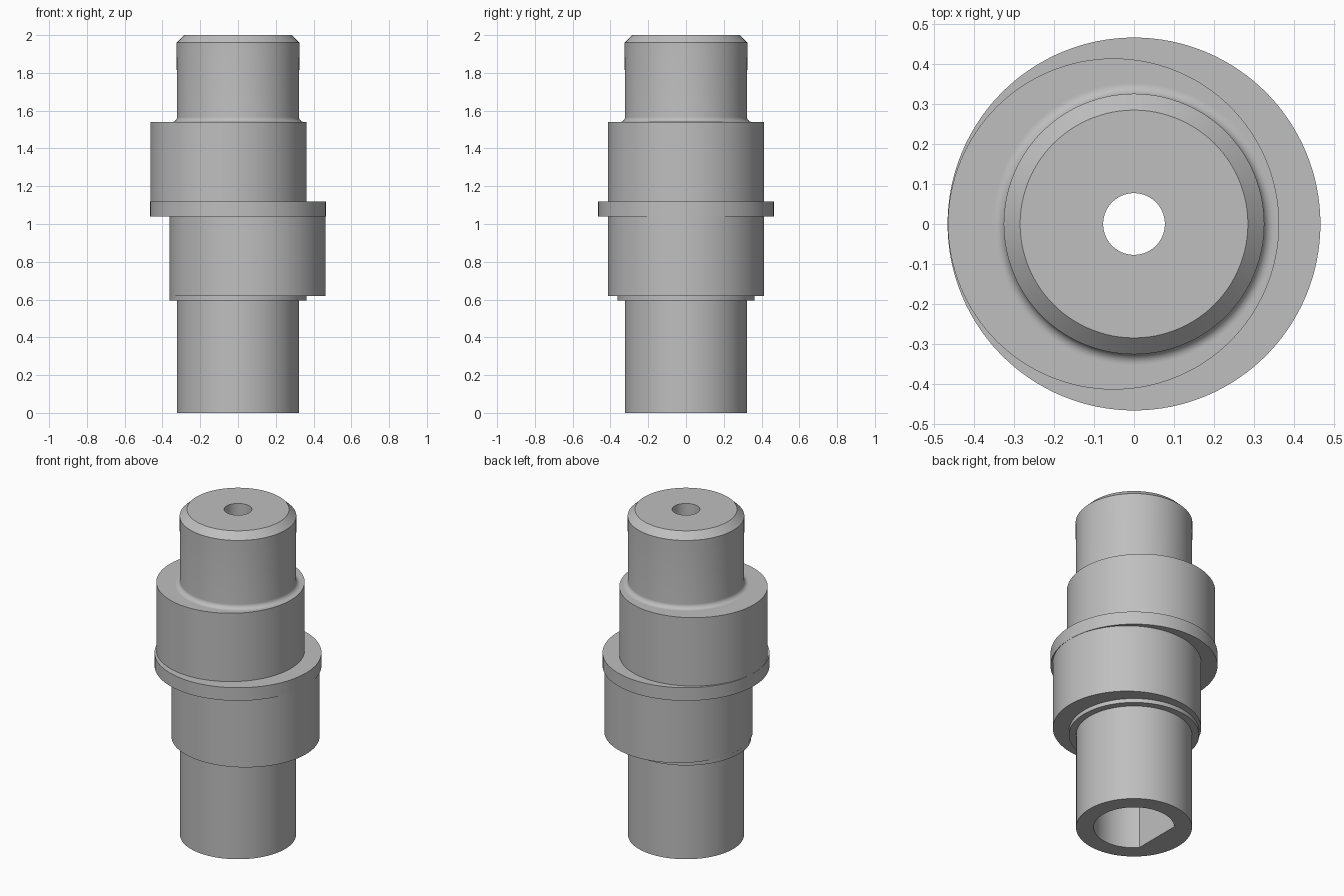
import bpy, bmesh, math

if "Cube" in bpy.data.objects:
    bpy.data.objects.remove(bpy.data.objects["Cube"], do_unlink=True)

SEGMENTS = 128
SHAFT_R, LOBE_R, FLANGE_R, COLLAR_R = 0.323, 0.413, 0.465, 0.363
OFFSET = 0.051            # how far each lobe sits off the axis
BORE_R, BORE_FLAT, BORE_TOP = 0.225, -0.166, 1.5
HOLE_R = 0.077

steel = bpy.data.materials.new("steel grey")
steel.use_nodes = True
steel.diffuse_color = (0.52, 0.52, 0.52, 1)
steel.node_tree.nodes["Principled BSDF"].inputs["Base Color"].default_value = steel.diffuse_color


def ring(bm, z, radius, shift=0.0, flat=None):
    """Circle of vertices, off centre by shift, cut by a flat if given."""
    verts = []
    for i in range(SEGMENTS):
        a = 2 * math.pi * i / SEGMENTS
        x = radius * math.cos(a)
        if flat is not None:
            x = max(x, flat)
        verts.append(bm.verts.new((x + shift, radius * math.sin(a), z)))
    return verts


def skin(name, sections, material):
    """Join consecutive rings, and the last to the first, into a closed solid."""
    bm = bmesh.new()
    rings = [ring(bm, *s) for s in sections]
    for low, high in zip(rings, rings[1:] + rings[:1]):
        for i in range(SEGMENTS):
            j = (i + 1) % SEGMENTS
            bm.faces.new((low[i], low[j], high[j], high[i]))
    bmesh.ops.recalc_face_normals(bm, faces=bm.faces)
    mesh = bpy.data.meshes.new(name)
    bm.to_mesh(mesh)
    bm.free()
    mesh.materials.append(material)
    obj = bpy.data.objects.new(name, mesh)
    bpy.context.collection.objects.link(obj)
    bpy.ops.object.select_all(action="DESELECT")
    obj.select_set(True)
    bpy.context.view_layer.objects.active = obj
    bpy.ops.object.shade_smooth_by_angle(angle=math.radians(30))
    return obj


# Lower journal and the thin collar above it
lower_journal = [(0, SHAFT_R), (0.595, SHAFT_R)]
collar = [(0.595, COLLAR_R), (0.62, COLLAR_R)]

# Two opposed eccentric lobes with a round flange between them
lower_lobe = [(0.62, LOBE_R, OFFSET), (1.04, LOBE_R, OFFSET)]
flange = [(1.04, FLANGE_R), (1.12, FLANGE_R)]
upper_lobe = [(1.12, LOBE_R, -OFFSET), (1.54, LOBE_R, -OFFSET)]

# Fillet at the foot of the upper journal
FILLET = 0.027
fillet = [(1.54, SHAFT_R + FILLET + 0.003)]
for k in range(9):
    a = math.pi / 2 * k / 8
    fillet.append((1.54 + FILLET * (1 - math.cos(a)),
                   SHAFT_R + FILLET * (1 - math.sin(a))))

# Upper journal with a chamfered end
upper_journal = [(1.96, SHAFT_R + 0.002), (2.0, 0.284)]

# Small through hole opening into a D-shaped bore below
hole = [(2.0, HOLE_R), (BORE_TOP, HOLE_R)]
bore = [(BORE_TOP, BORE_R, 0, BORE_FLAT), (0, BORE_R, 0, BORE_FLAT)]

skin("eccentric_shaft",
     lower_journal + collar + lower_lobe + flange + upper_lobe
     + fillet + upper_journal + hole + bore, steel)
